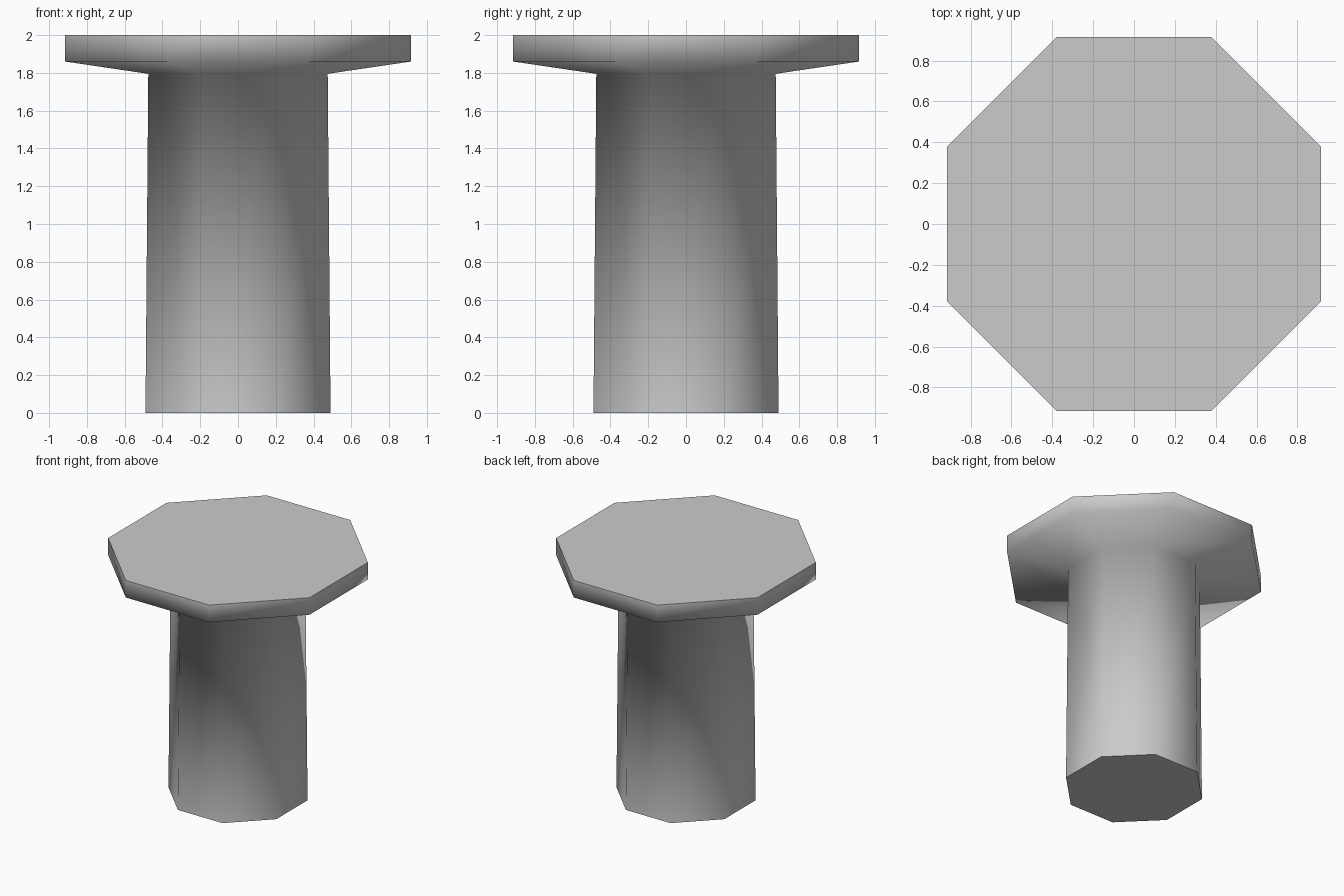
import bpy, bmesh, math

if "Cube" in bpy.data.objects:
    bpy.data.objects.remove(bpy.data.objects["Cube"])

SIDES = 8
# (flat-to-centre distance, height) rings from the foot up to the tabletop
PROFILE = [(0.49, 0.0), (0.475, 1.795), (0.915, 1.86), (0.915, 2.0)]

grey = bpy.data.materials.new("plain_grey")
grey.diffuse_color = (0.6, 0.6, 0.6, 1)
grey.use_nodes = True
grey.node_tree.nodes["Principled BSDF"].inputs["Base Color"].default_value = grey.diffuse_color

bm = bmesh.new()


def ring(apothem, z):
    r = apothem / math.cos(math.pi / SIDES)
    angles = [(i + 0.5) * 2 * math.pi / SIDES for i in range(SIDES)]
    return [bm.verts.new((r * math.cos(a), r * math.sin(a), z)) for a in angles]


rings = [ring(*p) for p in PROFILE]

# Stem, flared underside and rim share smooth normals
for low, high in zip(rings, rings[1:]):
    for i in range(SIDES):
        j = (i + 1) % SIDES
        bm.faces.new((low[i], low[j], high[j], high[i])).smooth = True

# Flat foot and flat tabletop with sharp borders
for cap in (bm.faces.new(rings[0][::-1]), bm.faces.new(rings[-1])):
    for edge in cap.edges:
        edge.smooth = False

mesh = bpy.data.meshes.new("pedestal_table")
bm.to_mesh(mesh)
bm.free()
mesh.materials.append(grey)
table = bpy.data.objects.new("pedestal_table", mesh)
bpy.context.collection.objects.link(table)
